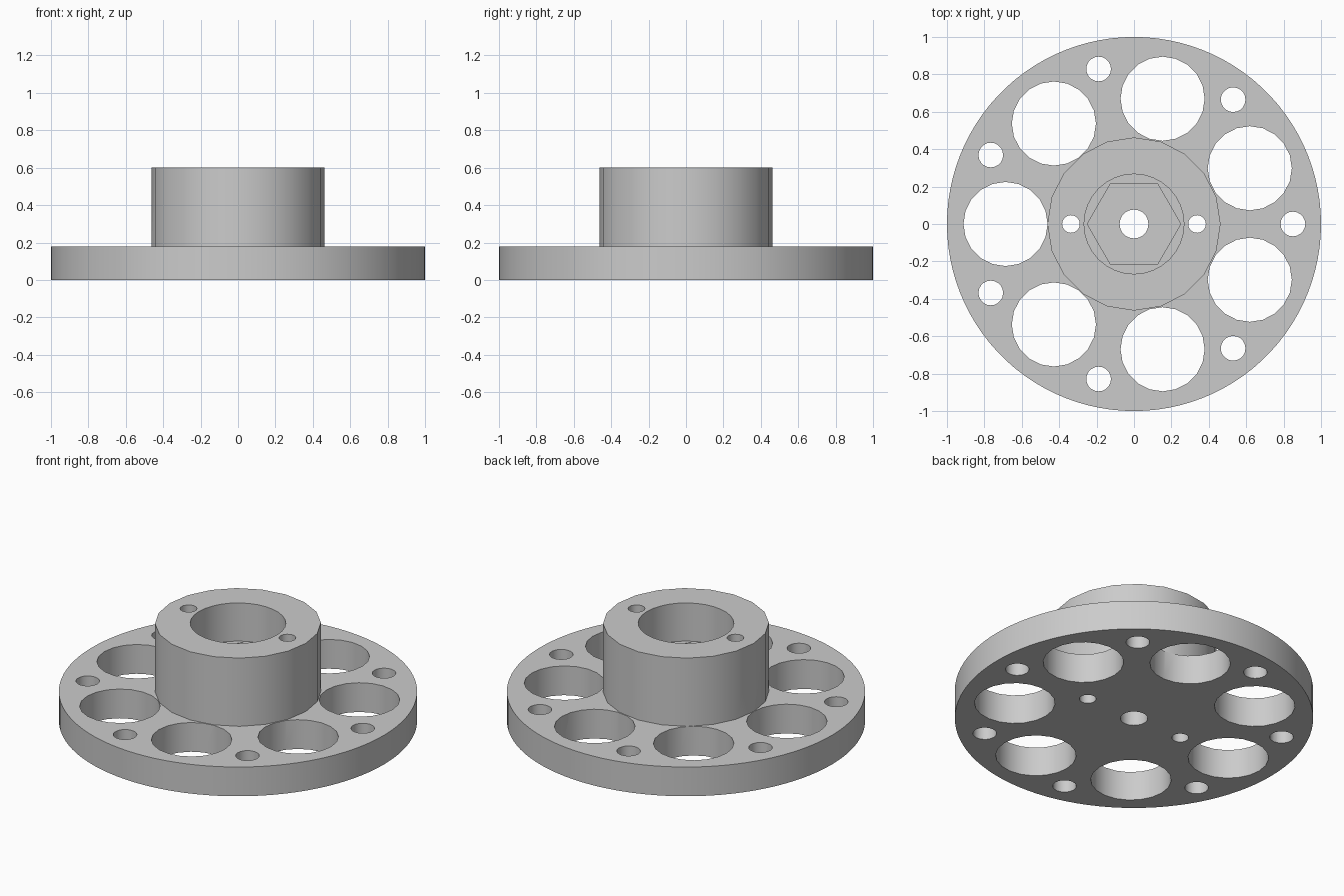
import bpy
from math import cos, sin, pi, radians

default = bpy.data.objects.get("Cube")
if default:
    bpy.data.objects.remove(default, do_unlink=True)

grey = bpy.data.materials.new("plain_grey")
grey.use_nodes = True
colour = (0.6, 0.6, 0.6, 1)
grey.diffuse_color = colour
grey.node_tree.nodes["Principled BSDF"].inputs["Base Color"].default_value = colour

BASE_TOP, TOP, UNDER = 0.18, 0.6, -0.1
HUB_RADIUS = 0.463
BORE_FLOOR, NUT_FLOOR = 0.365, BASE_TOP


def prism(name, radius, z0, z1, sides, x=0, y=0):
    """Upright prism with its first corner on the +x side."""
    bpy.ops.mesh.primitive_cylinder_add(
        vertices=sides, radius=radius, depth=z1 - z0,
        location=(x, y, (z0 + z1) / 2), rotation=(0, 0, pi / 2))
    obj = bpy.context.object
    obj.name = name
    bpy.ops.object.transform_apply(location=True, rotation=True, scale=True)
    obj.data.materials.append(grey)
    return obj


def combine(target, tool, operation):
    """Apply a boolean and discard the tool."""
    tool.hide_render = True
    mod = target.modifiers.new(tool.name, "BOOLEAN")
    mod.operation, mod.object, mod.solver = operation, tool, "EXACT"
    bpy.context.view_layer.objects.active = target
    bpy.ops.object.modifier_apply(modifier=mod.name)
    bpy.data.objects.remove(tool, do_unlink=True)


# Flange disc with the raised hub fused into it
flange = prism("flanged_hub", 1, 0, BASE_TOP, 100)
combine(flange, prism("hub", HUB_RADIUS, 0.05, TOP, 20), "UNION")

# Rings of seven lightening holes and seven bolt holes
for i in range(7):
    a = 2 * pi * i / 7
    combine(flange, prism("bolt_hole", 0.066, UNDER, BASE_TOP + 0.1, 20,
                          0.85 * cos(a), 0.85 * sin(a)), "DIFFERENCE")
    b = a + pi
    combine(flange, prism("lightening_hole", 0.225, UNDER, BASE_TOP, 20,
                          0.687 * cos(b), 0.687 * sin(b)), "DIFFERENCE")

# Stepped centre: round bore, hexagonal nut pocket, shaft hole
combine(flange, prism("bore", 0.267, BORE_FLOOR, TOP + 0.1, 32), "DIFFERENCE")
combine(flange, prism("nut_pocket", 0.25, NUT_FLOOR, TOP, 6), "DIFFERENCE")
combine(flange, prism("shaft_hole", 0.077, UNDER, TOP, 20), "DIFFERENCE")

# Pair of through holes in the hub wall
for side in (-1, 1):
    combine(flange, prism("hub_pin_hole", 0.047, UNDER, TOP + 0.1, 20,
                          side * 0.337, 0), "DIFFERENCE")

# Single colour, smooth walls, crisp rims
flange.data.materials.clear()
flange.data.materials.append(grey)
for face in flange.data.polygons:
    face.material_index = 0
bpy.ops.object.select_all(action="DESELECT")
flange.select_set(True)
bpy.context.view_layer.objects.active = flange
bpy.ops.object.shade_smooth_by_angle(angle=radians(30))
